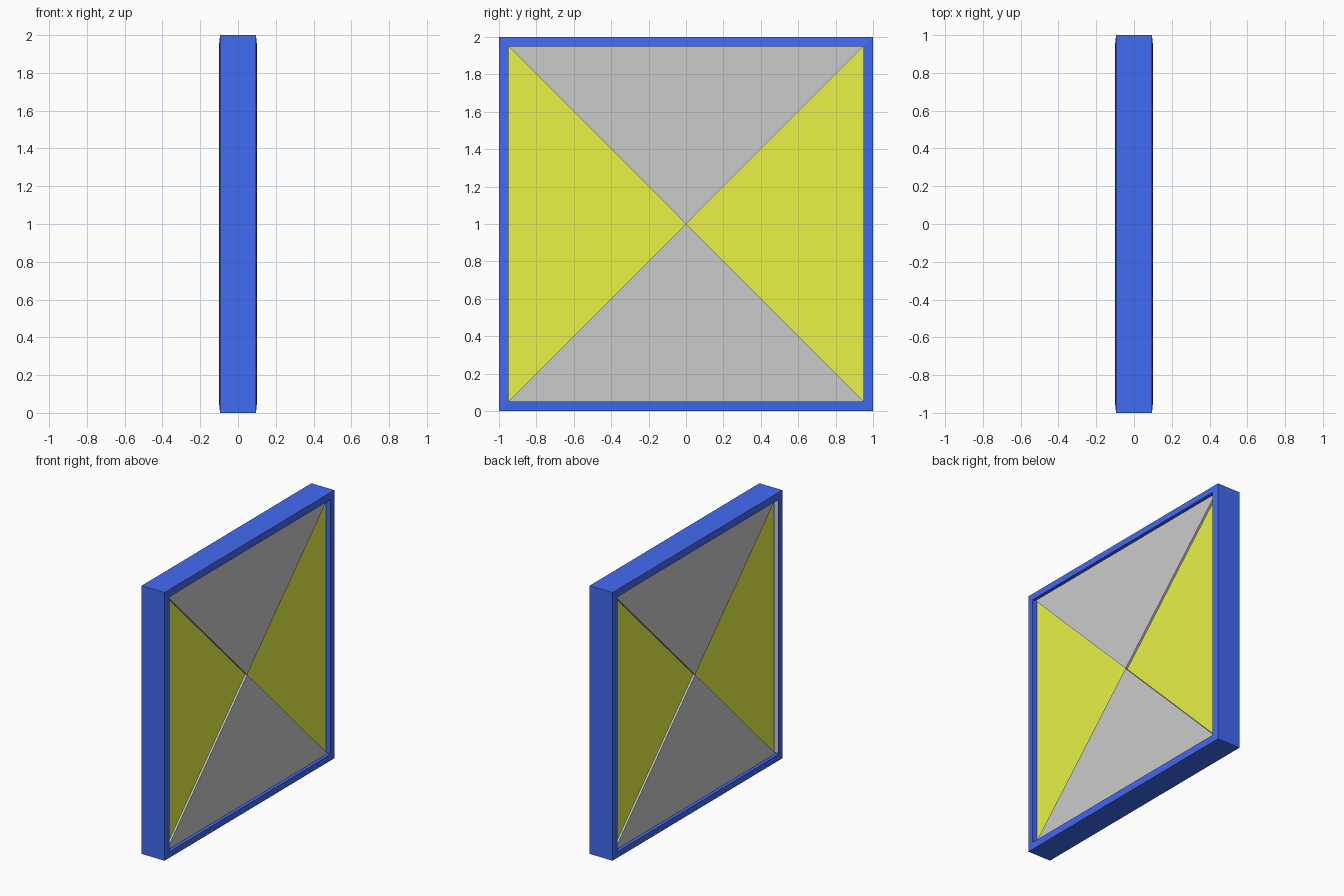
import bpy, bmesh, math

if "Cube" in bpy.data.objects:
    bpy.data.objects.remove(bpy.data.objects["Cube"])


def paint(obj, name, rgb):
    mat = bpy.data.materials.get(name) or bpy.data.materials.new(name)
    mat.diffuse_color = (*rgb, 1.0)
    mat.use_nodes = True
    mat.node_tree.nodes["Principled BSDF"].inputs["Base Color"].default_value = mat.diffuse_color
    obj.data.materials.append(mat)


def finish(bm, name):
    bmesh.ops.recalc_face_normals(bm, faces=bm.faces)
    mesh = bpy.data.meshes.new(name)
    bm.to_mesh(mesh)
    bm.free()
    obj = bpy.data.objects.new(name, mesh)
    bpy.context.collection.objects.link(obj)
    return obj


BLUE = (0.055, 0.145, 0.9)
YELLOW = (0.81, 0.9, 0.06)
INNER = 0.95

# Square frame: a (half size, x) profile carried around four mitred corners
profile = [(1.0, -0.095), (1.0, 0.095), (INNER, 0.1), (INNER, -0.1)]
corners = [(-1, -1), (1, -1), (1, 1), (-1, 1)]
bm = bmesh.new()
rings = [[bm.verts.new((x, cy * h, 1 + cz * h)) for h, x in profile]
         for cy, cz in corners]
for i in range(4):
    a, b = rings[i], rings[(i + 1) % 4]
    for j in range(4):
        k = (j + 1) % 4
        bm.faces.new((a[j], a[k], b[k], b[j]))
paint(finish(bm, "frame"), "blue", BLUE)


def wedge(name, angle, half_depth):
    """Triangular panel from the centre to one side of the frame."""
    bm = bmesh.new()
    c, s = math.cos(angle), math.sin(angle)
    tri = [(0, 0), (INNER, -INNER), (INNER, INNER)]
    verts = [bm.verts.new((-half_depth, c * u - s * v, 1 + s * u + c * v))
             for u, v in tri]
    face = bm.faces.new(verts)
    new = bmesh.ops.extrude_face_region(bm, geom=[face])["geom"]
    bmesh.ops.translate(bm, vec=(2 * half_depth, 0, 0),
                        verts=[g for g in new if isinstance(g, bmesh.types.BMVert)])
    return finish(bm, name)


# Yellow side panels sit slightly deeper than the grey top and bottom panels
for name, angle in (("right_panel", 0), ("left_panel", math.pi)):
    paint(wedge(name, angle, 0.06), "yellow", YELLOW)
for name, angle in (("top_panel", math.pi / 2), ("bottom_panel", -math.pi / 2)):
    wedge(name, angle, 0.075)

# Thin grey strip lining one inner edge of the frame on the back
bm = bmesh.new()
bmesh.ops.create_cube(bm, size=1)
strip = finish(bm, "edge_strip")
strip.scale = (0.03, 0.002, 1.88)
strip.location = (-0.08, -INNER, 1)
